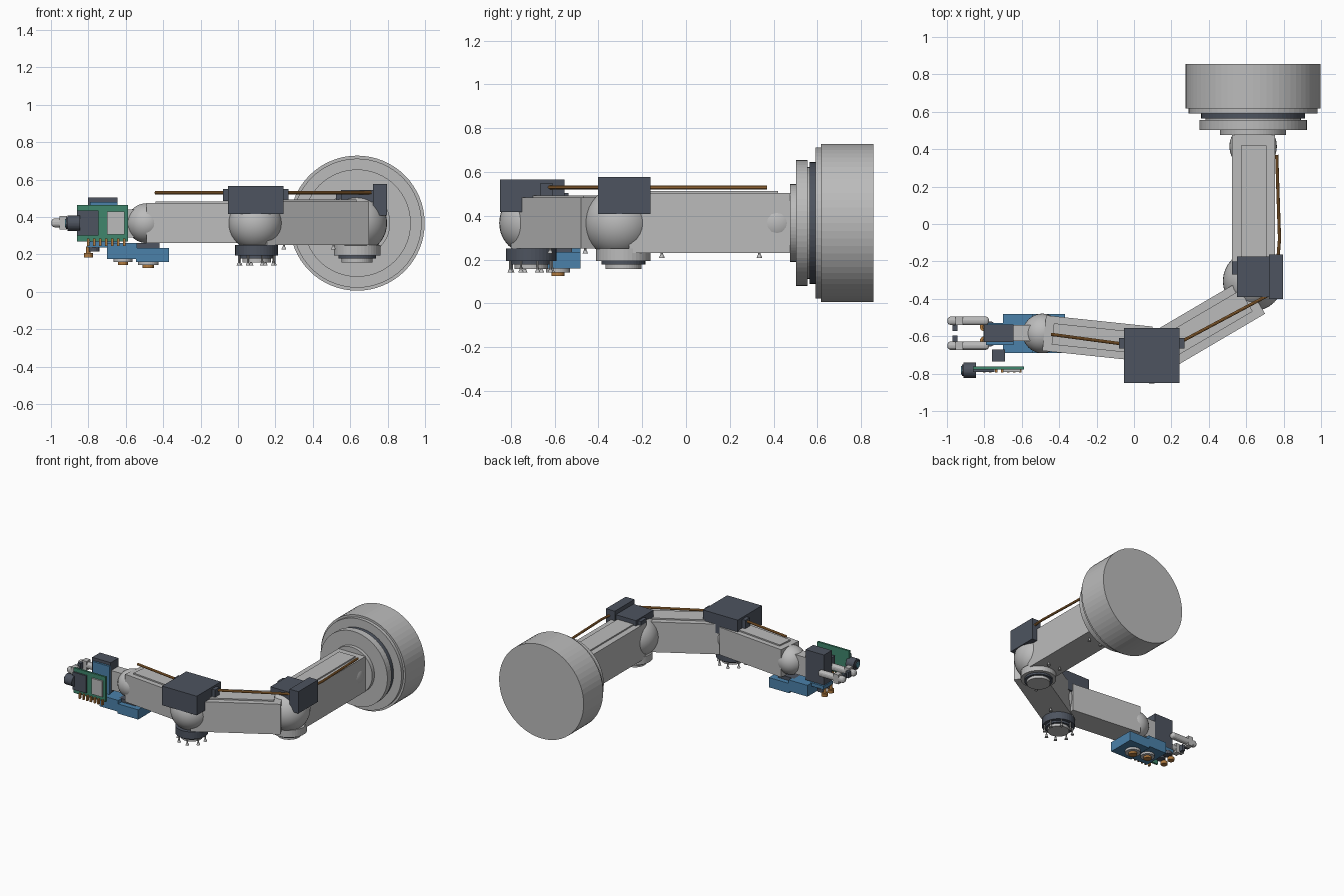
import bpy
from math import radians, cos, sin, pi
from mathutils import Vector

cube = bpy.data.objects.get("Cube")
if cube:
    bpy.data.objects.remove(cube, do_unlink=True)


def material(name, color):
    m = bpy.data.materials.new(name)
    m.use_nodes = True
    m.diffuse_color = (*color, 1)
    m.node_tree.nodes["Principled BSDF"].inputs["Base Color"].default_value = (*color, 1)
    return m


GREY = material("light grey", (0.5, 0.5, 0.5))
DARK = material("dark slate", (0.075, 0.088, 0.115))
BLUE = material("servo blue", (0.07, 0.22, 0.4))
GREEN = material("board green", (0.05, 0.24, 0.15))
COPPER = material("copper", (0.45, 0.2, 0.05))
GLASS = material("lens teal", (0.08, 0.25, 0.32))
AXIS_Z = 0.367


def finish(name, mat):
    ob = bpy.context.object
    ob.name = name
    ob.data.materials.append(mat)
    return ob


def box(name, mat, x, y, z, bevel=0):
    """Box from (low, high) pairs."""
    bpy.ops.mesh.primitive_cube_add(size=1, location=[sum(p) / 2 for p in (x, y, z)])
    ob = finish(name, mat)
    ob.scale = [abs(p[1] - p[0]) for p in (x, y, z)]
    bpy.ops.object.transform_apply(location=False, rotation=False)
    if bevel:
        mod = ob.modifiers.new("Bevel", "BEVEL")
        mod.width, mod.segments = bevel, 3
    return ob


def rod(name, mat, start, end, r1, r2=None, sides=32):
    """Cylinder or cone between two points."""
    a, b = Vector(start), Vector(end)
    bpy.ops.mesh.primitive_cone_add(vertices=sides, radius1=r1, radius2=r1 if r2 is None else r2,
                                    depth=(b - a).length, location=(a + b) / 2)
    ob = finish(name, mat)
    ob.rotation_euler = (b - a).to_track_quat("Z", "Y").to_euler()
    return ob


def ball(name, x, y, r):
    bpy.ops.mesh.primitive_uv_sphere_add(segments=32, ring_count=20, radius=r, location=(x, y, AXIS_Z))
    ob = finish(name, GREY)
    bpy.ops.object.shade_smooth_by_angle()
    return ob


def link(name, start, end, width, height):
    """Straight arm beam with a raised top panel."""
    a, b = Vector(start), Vector(end)
    mid, span = (a + b) / 2, b - a
    for part, w, l, h, z in ((name, width, span.length, height, AXIS_Z),
                             (name + "_panel", width * 0.6, span.length * 0.84, 0.014,
                              AXIS_Z + height / 2 + 0.003)):
        bpy.ops.mesh.primitive_cube_add(size=1, location=(mid.x, mid.y, z))
        ob = finish(part, GREY)
        ob.scale = (l, w, h)
        bpy.ops.object.transform_apply(location=False, rotation=False)
        ob.rotation_euler.z = Vector((1, 0)).angle_signed(span) * -1


def screw(name, x, y, top):
    rod(name, GREY, (x, y, top), (x, y, top - 0.014), 0.006, sides=10)
    rod(name + "_head", GREY, (x, y, top - 0.01), (x, y, top - 0.025), 0.007, 0.013, sides=10)


# Stepped round base, lying along y
BASE_X = 0.637
for name, y0, y1, r, mat in (("base_drum", 0.617, 0.855, 0.361, GREY),
                             ("base_rim", 0.592, 0.617, 0.345, GREY),
                             ("base_seal", 0.565, 0.592, 0.278, DARK),
                             ("base_neck", 0.553, 0.567, 0.255, GREY),
                             ("base_turntable", 0.503, 0.555, 0.287, GREY),
                             ("base_collar", 0.475, 0.503, 0.177, GREY)):
    rod(name, mat, (BASE_X, y0, AXIS_Z), (BASE_X, y1, AXIS_Z), r, sides=64)

# Three arm beams and their ball joints
link("upper_beam", (0.64, 0.478), (0.64, -0.26), 0.23, 0.272)
link("middle_beam", (0.1, -0.705), (0.645, -0.385), 0.22, 0.233)
link("fore_beam", (0.09, -0.643), (-0.48, -0.583), 0.19, 0.213)
ball("shoulder_ball", BASE_X, 0.415, 0.127)
ball("elbow_ball", 0.636, -0.305, 0.161)
ball("second_elbow_ball", 0.095, -0.707, 0.146)
ball("wrist_ball", -0.49, -0.585, 0.106)

# Bearings below the two elbows
for name, x, y, r, mat in (("elbow_bearing", 0.637, -0.286, 0.125, GREY),
                           ("second_elbow_bearing", 0.1, -0.707, 0.115, DARK)):
    rod(name, mat, (x, y, 0.25), (x, y, 0.193), r, sides=40)
    rod(name + "_ring", DARK, (x, y, 0.195), (x, y, 0.178), r * 0.8, sides=40)
    rod(name + "_cap", GREY, (x, y, 0.18), (x, y, 0.157), r * 0.66, sides=40)
for i in range(8):
    a = i * pi / 4 + 0.3
    screw("bearing_screw", 0.1 + 0.1 * cos(a), -0.707 + 0.1 * sin(a), 0.195 - 0.03)
    rod("bearing_screw_stem", GREY, (0.1 + 0.1 * cos(a), -0.707 + 0.1 * sin(a), 0.2),
        (0.1 + 0.1 * cos(a), -0.707 + 0.1 * sin(a), 0.16), 0.005, sides=8)
for x, y, z in ((0.59, -0.11, 0.233), (0.69, -0.11, 0.233), (0.59, 0.335, 0.233),
                (0.69, 0.335, 0.233), (0.245, -0.62, 0.252), (0.51, -0.46, 0.252)):
    screw("beam_screw", x, y, z)

# Motor housings above the elbows
box("elbow_housing", DARK, (0.55, 0.722), (-0.39, -0.175), (0.48, 0.545))
box("elbow_side_motor", DARK, (0.722, 0.797), (-0.402, -0.162), (0.408, 0.577))
box("elbow_housing_tab", DARK, (0.525, 0.55), (-0.27, -0.2), (0.48, 0.535))
box("second_elbow_housing", DARK, (-0.053, 0.243), (-0.85, -0.555), (0.417, 0.565))
box("second_elbow_tabs", DARK, (-0.08, 0.27), (-0.665, -0.61), (0.485, 0.55))

# Copper cables
CABLE_Z = 0.53
for path in (((0.763, 0.37), (0.778, -0.08), (0.77, -0.18)),
             ((0.71, -0.385), (0.26, -0.625)),
             ((-0.07, -0.64), (-0.444, -0.59))):
    for p, q in zip(path, path[1:]):
        rod("cable", COPPER, (*p, CABLE_Z), (*q, CABLE_Z), 0.009, sides=10)

# Wrist, blue servo and gripper block
box("wrist_arm", GREY, (-0.65, -0.49), (-0.625, -0.54), (0.29, 0.44))
box("gripper_block", DARK, (-0.803, -0.645), (-0.632, -0.537), (0.27, 0.503))
box("gripper_plate", BLUE, (-0.79, -0.645), (-0.647, -0.632), (0.25, 0.48))
box("servo_body", BLUE, (-0.7, -0.54), (-0.69, -0.482), (0.175, 0.262))
box("servo_rear", BLUE, (-0.545, -0.37), (-0.69, -0.482), (0.16, 0.235))
box("servo_mount", DARK, (-0.56, -0.42), (-0.65, -0.52), (0.23, 0.262))
box("servo_lip", BLUE, (-0.805, -0.69), (-0.645, -0.53), (0.238, 0.265))
for x, r, z in ((-0.48, 0.055, 0.16), (-0.615, 0.05, 0.177)):
    rod("servo_disc", GREY, (x, -0.585, z + 0.01), (x, -0.585, z - 0.018), r)
    rod("servo_hub", COPPER, (x, -0.585, z - 0.015), (x, -0.585, z - 0.034), r * 0.55, sides=16)
for y in (-0.625, -0.55):
    rod("knob_stem", COPPER, (-0.8, y, 0.242), (-0.8, y, 0.2), 0.012, sides=12)
    rod("knob", COPPER, (-0.8, y, 0.207), (-0.8, y, 0.183), 0.024, sides=16)
    rod("knob_washer", DARK, (-0.77, y, 0.24), (-0.77, y, 0.215), 0.03, sides=16)

# Two rounded gripper fingers with pads
for side in (-1, 1):
    mid = -0.584
    y0, y1 = mid + side * 0.044, mid + side * 0.089
    box("finger", GREY, (-0.998, -0.775), (min(y0, y1), max(y0, y1)), (0.345, 0.392), 0.018)
    box("finger_sleeve", GREY, (-0.955, -0.915), (min(y0, y1), max(y0, y1)), (0.333, 0.405))
    box("finger_pad", DARK, (-0.97, -0.945), sorted((mid + side * 0.012, y0)), (0.345, 0.392))

# Control board with chips, pins and camera
box("board_bracket", DARK, (-0.76, -0.69), (-0.735, -0.672), (0.33, 0.41))
box("control_board", GREEN, (-0.86, -0.587), (-0.778, -0.763), (0.27, 0.463))
box("board_chip", GREY, (-0.7, -0.607), (-0.79, -0.776), (0.307, 0.43))
box("camera_mount", DARK, (-0.86, -0.745), (-0.79, -0.776), (0.3, 0.435))
for i in range(7):
    x = -0.8 + i * 0.032
    box("board_pin", COPPER, (x - 0.006, x + 0.006), (-0.795, -0.776), (0.245, 0.285))
cam = (-0.782, AXIS_Z)
rod("camera_barrel", DARK, (-0.845, *cam), (-0.912, *cam), 0.041)
rod("camera_rim", DARK, (-0.91, *cam), (-0.92, *cam), 0.03)
rod("camera_lens", GLASS, (-0.918, *cam), (-0.924, *cam), 0.022)
